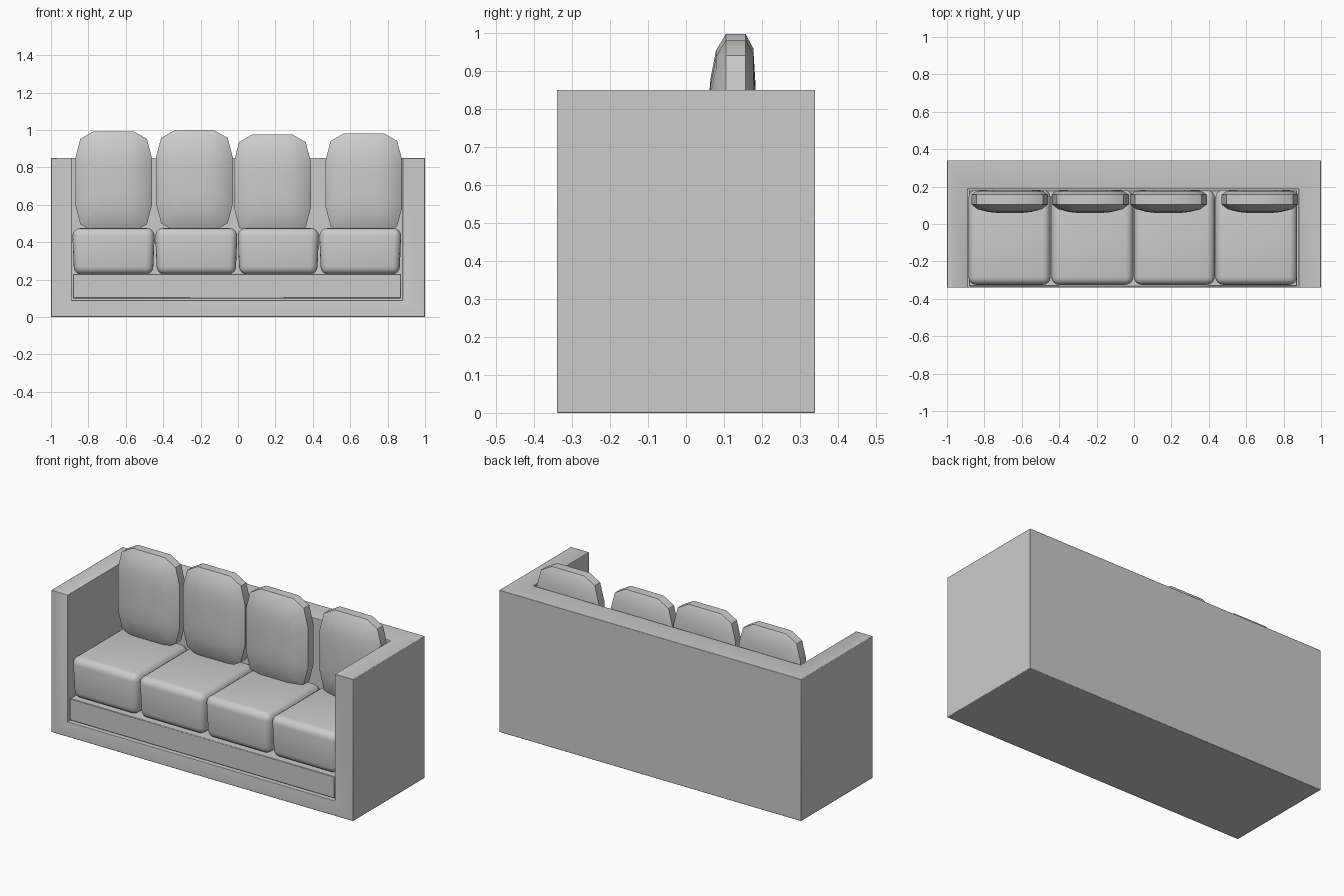
import bpy, bmesh, math

if "Cube" in bpy.data.objects:
    bpy.data.objects.remove(bpy.data.objects["Cube"])

grey = bpy.data.materials.new("warm_grey_fabric")
grey.diffuse_color = (0.6, 0.6, 0.6, 1)
grey.use_nodes = True
grey.node_tree.nodes["Principled BSDF"].inputs["Base Color"].default_value = grey.diffuse_color


def finish(obj, angle=40):
    obj.data.materials.clear()
    obj.data.materials.append(grey)
    bpy.ops.object.select_all(action='DESELECT')
    obj.select_set(True)
    bpy.context.view_layer.objects.active = obj
    bpy.ops.object.shade_smooth_by_angle(angle=math.radians(angle))


def box(name, lo, hi, bevel=0.0, segments=1):
    bm = bmesh.new()
    bmesh.ops.create_cube(bm, size=1)
    for v in bm.verts:
        v.co = [(a + b) / 2 + c * (b - a) for a, b, c in zip(lo, hi, v.co)]
    if bevel:
        bmesh.ops.bevel(bm, geom=bm.edges[:], offset=bevel, segments=segments,
                        profile=0.5, affect='EDGES')
    mesh = bpy.data.meshes.new(name)
    bm.to_mesh(mesh)
    bm.free()
    obj = bpy.data.objects.new(name, mesh)
    bpy.context.collection.objects.link(obj)
    return obj


# Outer shell: arms, back and floor, hollowed from the front and top
frame = box("frame", (-1, -0.34, 0), (1, 0.34, 0.85))
hollow = box("frame_cutter", (-0.89, -0.6, 0.09), (0.88, 0.187, 1.2))
hollow.hide_render = True
cut = frame.modifiers.new("hollow", 'BOOLEAN')
cut.object = hollow
cut.solver = 'EXACT'
soft = frame.modifiers.new("edge", 'BEVEL')
soft.width = 0.003
soft.segments = 2
finish(frame)
bpy.ops.object.modifier_apply(modifier="hollow")
bpy.data.objects.remove(hollow)

# Base platform under the seats
finish(box("base_platform", (-0.882, -0.333, 0.10), (0.872, 0.18, 0.23), 0.003))

# Seat cushions, slightly tapered at the bottom and domed on top
seat_spans = [(-0.885, -0.446), (-0.442, -0.004), (-0.001, 0.432), (0.435, 0.872)]
for i, (x0, x1) in enumerate(seat_spans):
    seat = box(f"seat_cushion_{i + 1}", (x0, -0.325, 0.228), (x1, 0.182, 0.475), 0.042, 4)
    cx = (x0 + x1) / 2
    for v in seat.data.vertices:
        if v.co.z < 0.3:
            v.co.x = cx + (v.co.x - cx) * 0.97
            v.co.y += 0.006 if v.co.y < 0 else 0
    finish(seat, 60)

# Back cushions: one chamfered outline lofted through rings from front to back
quarter = [(0.205, 0.125), (0.178, 0.228), (0.108, 0.268)]
outline = (quarter + [(-x, z) for x, z in reversed(quarter)]
           + [(-x, -z) for x, z in quarter] + [(x, -z) for x, z in reversed(quarter)])
rings = [(0.30, 0.059), (0.55, 0.064), (0.84, 0.079), (1.0, 0.105),
         (1.0, 0.157), (0.86, 0.177), (0.5, 0.183)]


def back_cushion(name, cx, top):
    bm = bmesh.new()
    cz = top - 0.268
    loops = [[bm.verts.new((cx + x * s, y, cz + z * s)) for x, z in outline]
             for s, y in rings]
    n = len(outline)
    for a, b in zip(loops, loops[1:]):
        for k in range(n):
            bm.faces.new((a[k], a[(k + 1) % n], b[(k + 1) % n], b[k]))
    bm.faces.new(loops[0])
    bm.faces.new(loops[-1])
    bmesh.ops.recalc_face_normals(bm, faces=bm.faces[:])
    mesh = bpy.data.meshes.new(name)
    bm.to_mesh(mesh)
    bm.free()
    obj = bpy.data.objects.new(name, mesh)
    bpy.context.collection.objects.link(obj)
    finish(obj, 32)


for i, (cx, top) in enumerate([(-0.665, 0.992), (-0.233, 0.997), (0.184, 0.975), (0.673, 0.981)]):
    back_cushion(f"back_cushion_{i + 1}", cx, top)
